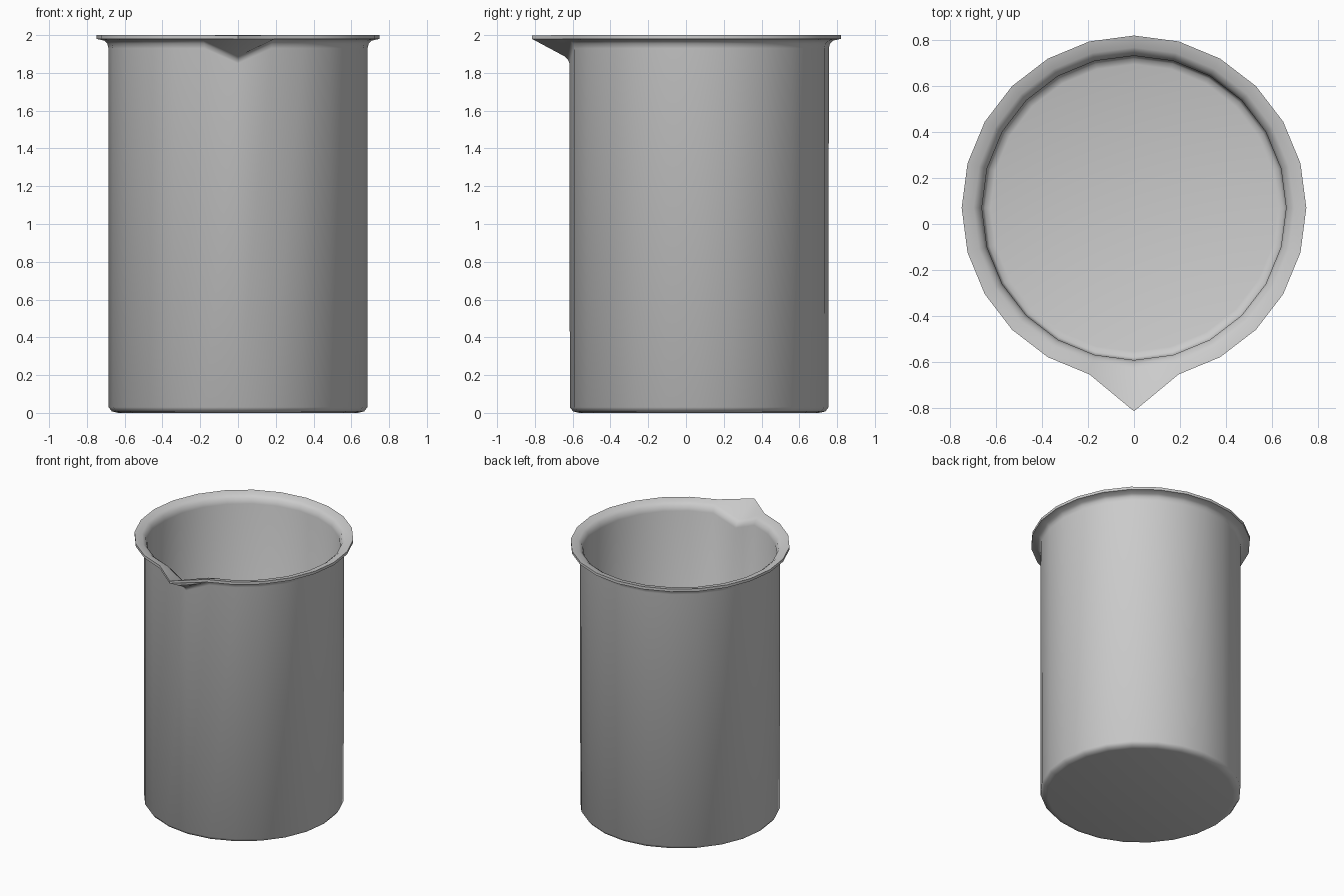
import bpy, bmesh, math

if "Cube" in bpy.data.objects:
    bpy.data.objects.remove(bpy.data.objects["Cube"])

SIDES = 24
CY = 0.07  # body centre, offset because of the spout

# Closed wall profile (radius, height): outside from base to rim, then inside down to floor
PROFILE = [(0.635, 0.0), (0.668, 0.008), (0.685, 0.03), (0.686, 1.93),
           (0.692, 1.955), (0.708, 1.971), (0.75, 1.98),
           (0.75, 2.0), (0.698, 1.99), (0.674, 1.972), (0.662, 1.935),
           (0.660, 0.045), (0.650, 0.03), (0.625, 0.022)]

# Changed points on the single column that forms the spout
SPOUT = {3: (0.687, 1.85), 4: (0.694, 1.868), 5: (0.712, 1.887), 6: (0.885, 1.98),
         7: (0.885, 1.998), 8: (0.704, 1.907), 9: (0.678, 1.89), 10: (0.662, 1.86)}

bm = bmesh.new()
columns = []
for i in range(SIDES):
    a = -math.pi / 2 + 2 * math.pi * i / SIDES
    col = []
    for j, point in enumerate(PROFILE):
        r, z = SPOUT.get(j, point) if i == 0 else point
        col.append(bm.verts.new((r * math.cos(a), CY + r * math.sin(a), z)))
    columns.append(col)

# Wall, rim and spout
for i in range(SIDES):
    a, b = columns[i], columns[(i + 1) % SIDES]
    for j in range(len(PROFILE) - 1):
        bm.faces.new((a[j], b[j], b[j + 1], a[j + 1]))

# Underside and inner floor
bm.faces.new([c[0] for c in reversed(columns)])
bm.faces.new([c[-1] for c in columns])
bmesh.ops.recalc_face_normals(bm, faces=bm.faces)

mesh = bpy.data.meshes.new("beaker")
bm.to_mesh(mesh)
bm.free()
beaker = bpy.data.objects.new("beaker", mesh)
bpy.context.collection.objects.link(beaker)

# Smooth shading with a crisp rim edge
bpy.context.view_layer.objects.active = beaker
beaker.select_set(True)
bpy.ops.object.shade_smooth_by_angle(angle=math.radians(50))
